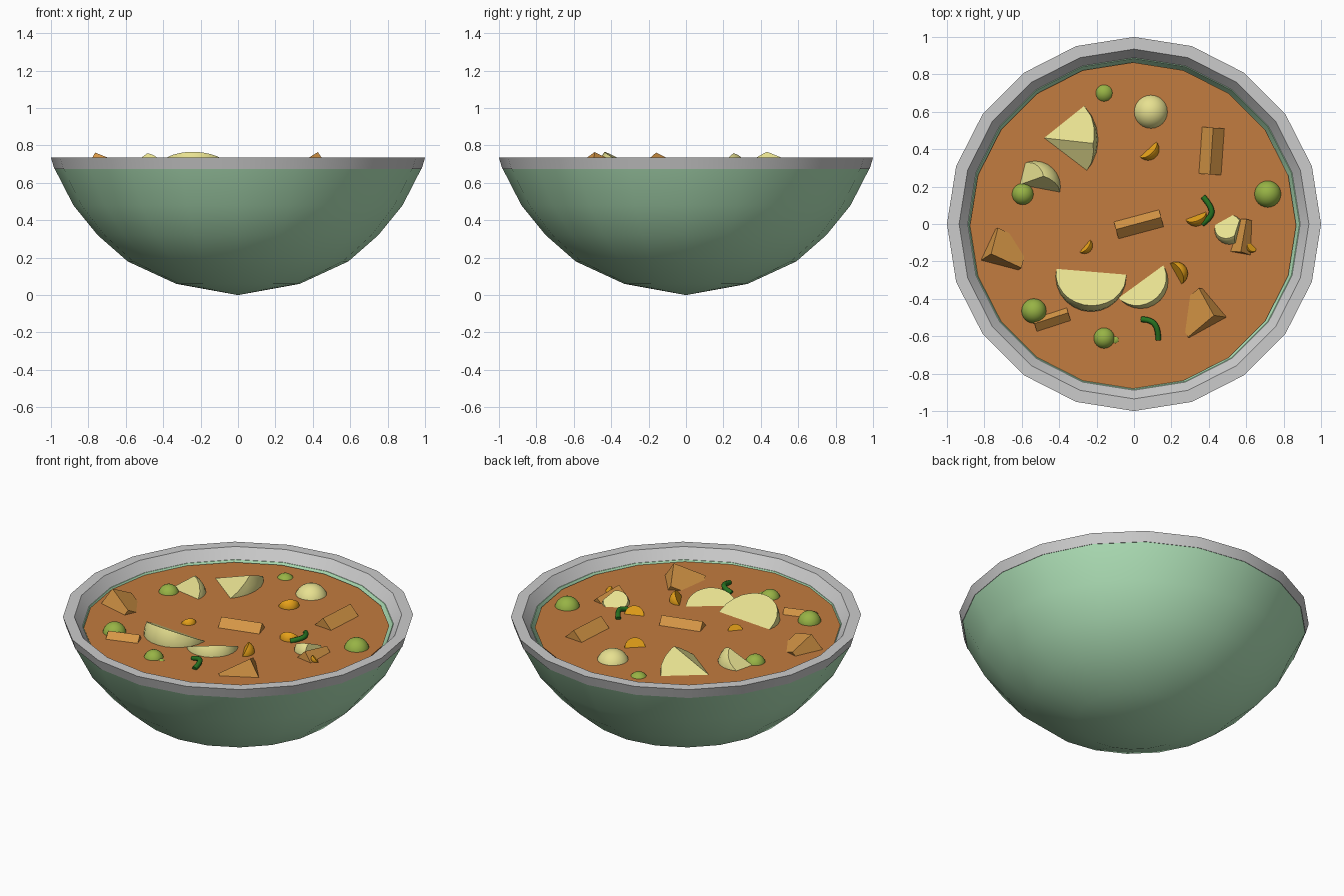
import bpy, bmesh, math
from mathutils import Vector, Euler, Matrix

if "Cube" in bpy.data.objects:
    bpy.data.objects.remove(bpy.data.objects["Cube"])

SIDES = 20
SOUP_Z = 0.667


def material(name, rgb):
    m = bpy.data.materials.new(name)
    m.diffuse_color = (*rgb, 1)
    m.use_nodes = True
    m.node_tree.nodes["Principled BSDF"].inputs["Base Color"].default_value = m.diffuse_color
    return m


GREEN = material("bowl_green", (0.45, 0.79, 0.50))
BROTH = material("broth", (0.54, 0.20, 0.05))
CREAM = material("potato_cream", (0.80, 0.75, 0.28))
TAN = material("meat_tan", (0.66, 0.30, 0.06))
PEA = material("pea_green", (0.31, 0.45, 0.06))
GOLD = material("corn_gold", (0.80, 0.36, 0.01))
DARK = material("herb_green", (0.02, 0.17, 0.015))


def finish(name, bm, mat=None, angle=None):
    bmesh.ops.recalc_face_normals(bm, faces=bm.faces)
    me = bpy.data.meshes.new(name)
    bm.to_mesh(me)
    bm.free()
    ob = bpy.data.objects.new(name, me)
    bpy.context.collection.objects.link(ob)
    if mat:
        me.materials.append(mat)
    if angle:
        bpy.ops.object.select_all(action='DESELECT')
        ob.select_set(True)
        bpy.context.view_layer.objects.active = ob
        bpy.ops.object.shade_smooth_by_angle(angle=math.radians(angle))
    return ob


def revolve(name, profile, mat=None, closed=False, angle=30):
    """Turn an (r, z) profile around z with SIDES steps."""
    bm = bmesh.new()
    vs = [bm.verts.new((r, 0, z)) for r, z in profile]
    es = [bm.edges.new(p) for p in zip(vs, vs[1:])]
    if closed:
        es.append(bm.edges.new((vs[-1], vs[0])))
    bmesh.ops.spin(bm, geom=vs + es, cent=(0, 0, 0), axis=(0, 0, 1),
                   angle=math.tau, steps=SIDES, use_duplicate=False)
    bmesh.ops.remove_doubles(bm, verts=bm.verts, dist=1e-4)
    return finish(name, bm, mat, angle)


def sliced_ball(name, mat, centre, r, cuts=()):
    """Ball with flat cut faces; each cut is (point, outward normal)."""
    bm = bmesh.new()
    bmesh.ops.create_uvsphere(bm, u_segments=24, v_segments=14, radius=r,
                              matrix=Matrix.Translation(centre))
    for p, n in cuts:
        res = bmesh.ops.bisect_plane(bm, geom=bm.verts[:] + bm.edges[:] + bm.faces[:],
                                     plane_co=p, plane_no=Vector(n).normalized(),
                                     clear_outer=True)
        edges = [e for e in res["geom_cut"] if isinstance(e, bmesh.types.BMEdge)]
        bmesh.ops.contextual_create(bm, geom=edges)
    return finish(name, bm, mat, 30)


def block(name, centre, size, rot):
    """Flat-faced meat chunk with a 3D tilt (degrees)."""
    bm = bmesh.new()
    e = Euler([math.radians(a) for a in rot])
    bmesh.ops.create_cube(bm, size=1, matrix=Matrix.LocRotScale(Vector(centre), e, Vector(size)))
    return finish(name, bm, TAN)


def herb(name, pts):
    """Curved herb strip as a bevelled curve."""
    cu = bpy.data.curves.new(name, 'CURVE')
    cu.dimensions = '3D'
    cu.bevel_depth = 0.015
    cu.bevel_resolution = 2
    cu.use_fill_caps = True
    sp = cu.splines.new('NURBS')
    sp.points.add(len(pts) - 1)
    for p, (x, y, z) in zip(sp.points, pts):
        p.co = (x, y, z, 1)
    sp.use_endpoint_u = True
    sp.order_u = 3
    sp.resolution_u = 4
    cu.materials.append(DARK)
    ob = bpy.data.objects.new(name, cu)
    bpy.context.collection.objects.link(ob)
    bpy.ops.object.select_all(action='DESELECT')
    ob.select_set(True)
    bpy.context.view_layer.objects.active = ob
    bpy.ops.object.convert(target='MESH')


# Bowl shell and grey rim
revolve("bowl", [(0, 0), (0.33, 0.06), (0.59, 0.18), (0.75, 0.32), (0.88, 0.48), (0.98, 0.675),
                 (0.885, 0.675), (0.80, 0.50), (0.68, 0.36), (0.53, 0.24), (0.30, 0.13), (0, 0.08)],
        GREEN, angle=35)
revolve("rim", [(0.982, 0.674), (1.0, 0.735), (0.935, 0.735), (0.888, 0.674)], closed=True)

# Soup
soup = revolve("soup", [(0, SOUP_Z), (0.872, SOUP_Z), (0.85, 0.63), (0, 0.63)], BROTH)
soup.location = (-0.005, -0.008, 0)

# Potato pieces
sliced_ball("potato_wedge_back", CREAM, (-0.45, 0.45, 0.65), 0.26,
            [((-0.48, 0.46, SOUP_Z), (-0.012, 0.015, 0.036)),
             ((-0.48, 0.46, SOUP_Z), (-0.016, -0.021, 0.036))])
sliced_ball("potato_wedge_left", CREAM, (-0.53, 0.20, 0.64), 0.14,
            [((-0.60, 0.25, SOUP_Z), (-0.6, 0.15, 0.75)),
             ((-0.50, 0.19, SOUP_Z), (-0.15, -0.8, 0.6))])
sliced_ball("potato_half_front", CREAM, (-0.23, -0.28, 0.66), 0.19,
            [((-0.23, -0.255, SOUP_Z), (0.04, 0.48, 0.88))])
sliced_ball("potato_half_middle", CREAM, (0.035, -0.305, 0.645), 0.15,
            [((0.035, -0.31, SOUP_Z), (-0.27, 0.37, 0.88))])
sliced_ball("potato_wedge_right", CREAM, (0.51, -0.03, 0.66), 0.08,
            [((0.505, 0.01, 0.68), (-0.25, 0.45, 0.85)),
             ((0.56, -0.03, SOUP_Z), (0.95, -0.2, 0.25))])
sliced_ball("potato_ball", CREAM, (0.09, 0.60, 0.632), 0.096)

# Meat chunks
block("meat_centre", (0.025, 0.0, 0.650), (0.25, 0.09, 0.09), (42, 0, 15))
block("meat_back_right", (0.415, 0.39, 0.638), (0.25, 0.125, 0.125), (45, 0, 86))
block("meat_left", (-0.70, -0.15, 0.632), (0.19, 0.16, 0.15), (-28, 20, -25))
block("meat_front_right", (0.36, -0.48, 0.626), (0.20, 0.18, 0.15), (-25, -25, 40))
block("meat_front_left", (-0.44, -0.51, 0.645), (0.19, 0.08, 0.08), (38, 0, 18))
block("meat_right", (0.585, -0.07, 0.645), (0.18, 0.09, 0.09), (45, 8, 80))

# Peas
for i, (x, y, z, r) in enumerate([(-0.16, 0.70, 0.635, 0.055), (-0.595, 0.16, 0.65, 0.06),
                                  (0.715, 0.16, 0.65, 0.073), (-0.535, -0.465, 0.66, 0.067),
                                  (-0.16, -0.61, 0.65, 0.058), (-0.10, -0.62, 0.643, 0.03)]):
    sliced_ball(f"pea_{i + 1}", PEA, (x, y, z), r)

# Corn kernels: x, y, z, radius, cut direction
for i, (x, y, z, r, n) in enumerate([(0.075, 0.40, 0.665, 0.060, (-0.6, 0.65, 0.5)),
                                     (0.33, 0.045, 0.665, 0.058, (-0.3, 0.8, 0.5)),
                                     (-0.265, -0.115, 0.66, 0.045, (-0.7, 0.6, 0.5)),
                                     (0.225, -0.265, 0.670, 0.063, (-0.8, -0.45, 0.5)),
                                     (0.63, -0.125, 0.68, 0.028, (0.5, 0.5, 0.6))]):
    sliced_ball(f"corn_{i + 1}", GOLD, (x, y, z), r, [((x, y, z), n)])

# Herb strips
herb("herb_right", [(0.37, 0.145, 0.672), (0.41, 0.10, 0.688), (0.42, 0.04, 0.688), (0.365, 0.0, 0.672)])
herb("herb_front", [(0.04, -0.51, 0.672), (0.09, -0.51, 0.688), (0.13, -0.56, 0.688), (0.13, -0.62, 0.672)])
